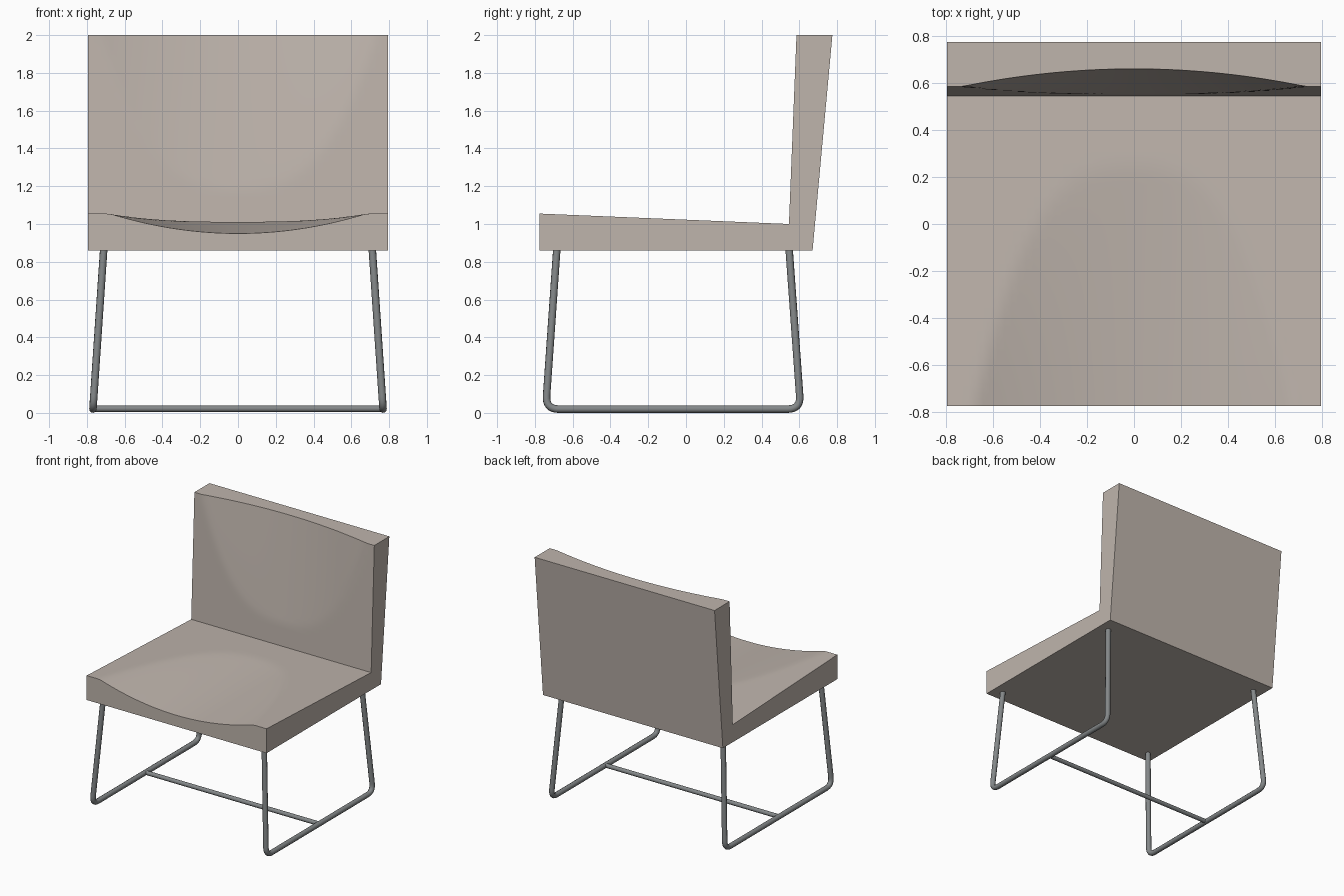
import bpy, bmesh, math
from mathutils import Vector

if "Cube" in bpy.data.objects:
    bpy.data.objects.remove(bpy.data.objects["Cube"])


def material(name, rgb):
    m = bpy.data.materials.new(name)
    m.diffuse_color = (*rgb, 1)
    m.use_nodes = True
    m.node_tree.nodes["Principled BSDF"].inputs["Base Color"].default_value = m.diffuse_color
    return m


UPHOLSTERY = material("warm_grey_upholstery", (0.52, 0.46, 0.415))
STEEL = material("grey_steel", (0.23, 0.245, 0.25))
HALF = 0.795


def finish(obj, mat, angle=30):
    obj.data.materials.clear()
    obj.data.materials.append(mat)
    bpy.ops.object.select_all(action='DESELECT')
    obj.select_set(True)
    bpy.context.view_layer.objects.active = obj
    bpy.ops.object.shade_smooth_by_angle(angle=math.radians(angle))


def dish(x, t, width, power, depth):
    """Hollow that widens and deepens as t goes from 0 to 1."""
    if t <= 0:
        return 0
    w = width * t ** power
    return max(0, depth * t * (1 - (x / w) ** 2))


def section(x, n=28):
    """Closed L-shaped side profile (y, z) with both hollows, at one x."""
    pts = [(-0.775, 0.86), (0.67, 0.86), (0.775, 2.0)]
    for i in range(n):                       # backrest front, top to crease
        f = i / n
        y, z = 0.585 - 0.04 * f, 2.0 - f
        pts.append((y + dish(x, (z - 1.18) / 0.82, 0.73, 0.36, 0.075), z))
    for i in range(n + 1):                   # seat top, crease to front
        f = i / n
        y, z = 0.545 - 1.32 * f, 1.0 + 0.055 * f
        pts.append((y, z - dish(x, (0.25 - y) / 1.025, 0.68, 0.35, 0.105)))
    return pts


# Seat and backrest: one upholstered shell lofted across x
bm = bmesh.new()
cols = 52
rings = []
for c in range(cols + 1):
    x = -HALF + 2 * HALF * c / cols
    rings.append([bm.verts.new((x, y, z)) for y, z in section(x)])
for a, b in zip(rings, rings[1:]):
    for i in range(len(a)):
        j = (i + 1) % len(a)
        bm.faces.new((a[i], a[j], b[j], b[i]))
# End caps: fans from the lower rear corner, which sees the whole profile
for ring in (rings[0], rings[-1]):
    fan = ring[2:] + ring[:1]
    for p, q in zip(fan, fan[1:]):
        bm.faces.new((ring[1], p, q))
bmesh.ops.recalc_face_normals(bm, faces=bm.faces[:])
mesh = bpy.data.meshes.new("seat_and_backrest")
bm.to_mesh(mesh)
bm.free()
shell = bpy.data.objects.new("seat_and_backrest", mesh)
bpy.context.collection.objects.link(shell)
finish(shell, UPHOLSTERY)


def tube(name, points, r=0.02):
    cu = bpy.data.curves.new(name, 'CURVE')
    cu.dimensions = '3D'
    cu.bevel_depth = r
    cu.bevel_resolution = 3
    cu.use_fill_caps = True
    sp = cu.splines.new('POLY')
    sp.points.add(len(points) - 1)
    for p, co in zip(sp.points, points):
        p.co = (*co, 1)
    obj = bpy.data.objects.new(name, cu)
    bpy.context.collection.objects.link(obj)
    bpy.ops.object.select_all(action='DESELECT')
    obj.select_set(True)
    bpy.context.view_layer.objects.active = obj
    bpy.ops.object.convert(target='MESH')
    finish(bpy.context.view_layer.objects.active, STEEL, 50)


def rounded(path, cut, steps=8):
    """Replace inner corners of a path with smooth bends."""
    out = [path[0]]
    for a, b, c in zip(path, path[1:], path[2:]):
        p, q = b + (a - b).normalized() * cut, b + (c - b).normalized() * cut
        for i in range(steps + 1):
            t = i / steps
            out.append(p * (1 - t) ** 2 + b * 2 * t * (1 - t) + q * t * t)
    return out + [path[-1]]


# Sled legs, splayed outwards on each side
for side, s in (("left", -1), ("right", 1)):
    path = [Vector((s * 0.71, -0.683, 0.88)), Vector((s * 0.768, -0.743, 0.02)),
            Vector((s * 0.768, 0.607, 0.02)), Vector((s * 0.71, 0.545, 0.88))]
    tube(side + "_sled_leg", rounded(path, 0.07))

# Crossbar joining the floor rails
tube("crossbar", [(-0.765, -0.075, 0.022), (0.765, -0.075, 0.022)], 0.017)
